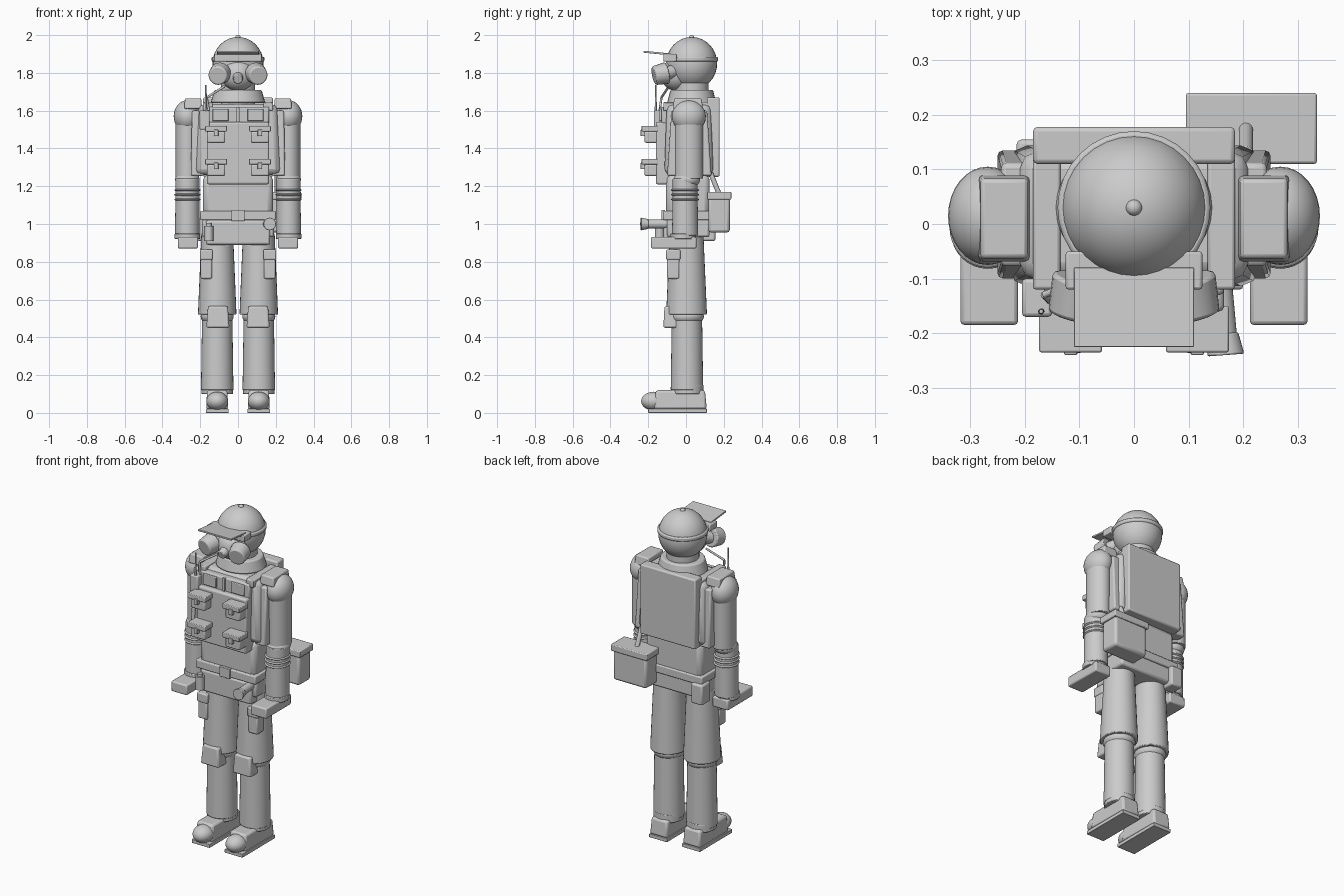
import bpy, bmesh, math
from mathutils import Vector

if "Cube" in bpy.data.objects:
    bpy.data.objects.remove(bpy.data.objects["Cube"], do_unlink=True)

grey = (.6, .6, .6, 1)
material = bpy.data.materials.new("plain grey")
material.use_nodes = True
material.diffuse_color = grey
material.node_tree.nodes["Principled BSDF"].inputs["Base Color"].default_value = grey


def finish(name, bm, bevel=0):
    bmesh.ops.recalc_face_normals(bm, faces=bm.faces)
    mesh = bpy.data.meshes.new(name)
    bm.to_mesh(mesh)
    bm.free()
    mesh.materials.append(material)
    part = bpy.data.objects.new(name, mesh)
    bpy.context.collection.objects.link(part)
    if bevel:
        modifier = part.modifiers.new("soft edges", "BEVEL")
        modifier.width, modifier.segments = bevel, 2
    bpy.ops.object.select_all(action="DESELECT")
    part.select_set(True)
    bpy.context.view_layer.objects.active = part
    bpy.ops.object.shade_smooth_by_angle(angle=math.radians(40))


def box(name, left, right, front, back, base, top, taper=1, tilt=0):
    """Soft-edged box; taper narrows its upper face, tilt raises its front edge."""
    middle = Vector((left + right, front + back, base + top)) / 2
    size = Vector((abs(right - left), back - front, top - base))
    bm = bmesh.new()
    bmesh.ops.create_cube(bm, size=1)
    for vert in bm.verts:
        if vert.co.z > 0:
            vert.co.xy *= taper
        vert.co = vert.co * size
        vert.co.z -= tilt * vert.co.y
        vert.co += middle
    finish(name, bm, bevel=min(size) / 8)


def centred_box(name, width, **ranges):
    box(name, left=-width / 2, right=width / 2, **ranges)


def column(name, x, y, base, top, radius, top_radius=None, depth=1):
    """Upright round column; depth stretches it front to back."""
    bm = bmesh.new()
    bmesh.ops.create_cone(bm, cap_ends=True, segments=32, radius1=radius,
                          radius2=top_radius or radius, depth=top - base)
    for vert in bm.verts:
        vert.co.y *= depth
        vert.co += Vector((x, y, (base + top) / 2))
    finish(name, bm, bevel=radius / 20)


def ball(name, centre, width, depth, height):
    bm = bmesh.new()
    bmesh.ops.create_uvsphere(bm, u_segments=32, v_segments=16, radius=.5)
    for vert in bm.verts:
        vert.co = vert.co * Vector((width, depth, height)) + Vector(centre)
    finish(name, bm)


def rod(name, start, end, radius, end_radius=None):
    start, end = Vector(start), Vector(end)
    bm = bmesh.new()
    bmesh.ops.create_cone(bm, cap_ends=True, segments=24, radius1=radius,
                          radius2=end_radius or radius, depth=(end - start).length)
    turn = Vector((0, 0, 1)).rotation_difference(end - start).to_matrix()
    for vert in bm.verts:
        vert.co = turn @ vert.co + (start + end) / 2
    finish(name, bm, bevel=radius / 8)


# Head and cap
head_y = .03
ball("head", (0, head_y, 1.85), width=.27, depth=.27, height=.28)
ball("cap_button", (0, head_y, 1.985), width=.03, depth=.03, height=.03)
column("cap_band", x=0, y=head_y, base=1.86, top=1.885, radius=.14)
centred_box("cap_peak", width=.22, front=-.225, back=-.08, base=1.9, top=1.91, tilt=.1)
centred_box("goggle_frame", width=.25, front=-.12, back=-.05, base=1.86, top=1.9)

# Mask and neck
ball("mask", (0, -.05, 1.79), width=.18, depth=.17, height=.17)
rod("mask_valve", (0, -.1, 1.785), (0, -.16, 1.765), radius=.03, end_radius=.024)
column("neck", x=0, y=head_y, base=1.62, top=1.76, radius=.09)
column("collar", x=0, y=head_y, base=1.64, top=1.71, radius=.145, top_radius=.125, depth=.9)

# Torso
centred_box("chest", width=.46, front=-.115, back=.145, base=1.26, top=1.635, taper=.9)
centred_box("front_plate", width=.33, front=-.16, back=-.08, base=1.21, top=1.54)
centred_box("upper_chest", width=.33, front=-.13, back=-.06, base=1.53, top=1.62)
centred_box("zip_strip", width=.016, front=-.14, back=-.11, base=1.54, top=1.62)
centred_box("back_plate", width=.37, front=.11, back=.178, base=1.25, top=1.67)
centred_box("waist", width=.37, front=-.105, back=.125, base=1.04, top=1.26)
centred_box("belt", width=.4, front=-.12, back=.135, base=1.02, top=1.07)
centred_box("buckle", width=.07, front=-.13, back=-.11, base=1.015, top=1.075)
centred_box("hips", width=.38, front=-.1, back=.125, base=.93, top=1.03)
centred_box("front_flap", width=.34, front=-.12, back=-.03, base=.89, top=1.02)


def chest_pouch(name, side, base):
    middle, half = side * .116, side * .048
    lid = base + .06
    box(name, left=middle - half, right=middle + half, front=-.22, back=-.15,
        base=base, top=lid)
    box(name + "_flap", left=middle - half * 1.2, right=middle + half * 1.2,
        front=-.235, back=-.15, base=lid, top=lid + .03)
    box(name + "_tab", left=middle - half / 4, right=middle + half / 4,
        front=-.24, back=-.21, base=lid - .025, top=lid + .01)


def build_vest_side(label, side):
    box(label + "side_panel", left=side * .18, right=side * .25, front=-.1, back=.135,
        base=1.255, top=1.6, taper=.8)
    box(label + "shoulder_strap", left=side * .135, right=side * .185,
        front=-.12, back=.15, base=1.6, top=1.645)
    box(label + "chest_tab", left=side * .05, right=side * .135,
        front=-.14, back=-.11, base=1.545, top=1.61)
    chest_pouch(label + "lower_pouch", side, base=1.255)
    chest_pouch(label + "upper_pouch", side, base=1.43)
    rod(label + "filter_neck", (side * .06, -.06, 1.81), (side * .1, -.13, 1.79), radius=.035)
    rod(label + "filter", (side * .092, -.1, 1.8), (side * .108, -.17, 1.785),
        radius=.058, end_radius=.05)


def build_arm(label, side):
    x = side * .268
    ball(label + "shoulder", (x, .015, 1.57), width=.145, depth=.18, height=.17)
    box(label + "shoulder_pad", left=side * .19, right=side * .285, front=-.07, back=.09,
        base=1.61, top=1.665, taper=.9)
    column(label + "upper_arm", x=x, y=.015, base=1.24, top=1.58, radius=.062, depth=1.2)
    ball(label + "elbow", (x, .005, 1.235), width=.13, depth=.14, height=.09)
    column(label + "forearm", x=x, y=-.005, base=.94, top=1.24, radius=.065, top_radius=.063,
           depth=1.05)
    for fold in range(3):
        ball(f"{label}sleeve_fold_{fold}", (x, -.005, 1.13 + fold / 40),
             width=.14, depth=.15, height=.025)
    column(label + "cuff", x=x, y=-.015, base=.92, top=.95, radius=.067)
    box(label + "hand", left=side * .212, right=side * .318, front=-.185, back=.055,
        base=.87, top=.932)


def build_leg(label, side):
    x = side * .11
    column(label + "thigh", x=x, y=.003, base=.52, top=.95, radius=.102, top_radius=.084,
           depth=1.06)
    ball(label + "knee", (x, .005, .51), width=.175, depth=.18, height=.1)
    box(label + "knee_pad", left=side * .045, right=side * .168, front=-.12, back=-.04,
        base=.45, top=.565, taper=.85)
    column(label + "shin", x=x, y=.005, base=.12, top=.52, radius=.086, top_radius=.08)
    column(label + "boot_cuff", x=x, y=.008, base=.1, top=.15, radius=.084)
    box(label + "boot", left=side * .052, right=side * .168, front=-.17, back=.11,
        base=.02, top=.12, taper=.93)
    ball(label + "boot_toe", (x, -.17, .062), width=.115, depth=.135, height=.1)
    box(label + "sole", left=side * .05, right=side * .17, front=-.2, back=.11, base=0, top=.022)
    box(label + "thigh_pouch", left=side * .138, right=side * .198, front=-.1, back=-.035,
        base=.71, top=.82)
    box(label + "thigh_pouch_flap", left=side * .134, right=side * .202, front=-.105, back=-.03,
        base=.81, top=.865)


for label, side in (("left_", 1), ("right_", -1)):
    build_vest_side(label, side)
    build_arm(label, side)
    build_leg(label, side)

# Belt kit
rod("torch", (.155, -.1, 1), (.165, -.21, 1), radius=.024)
rod("torch_head", (.165, -.2, 1), (.168, -.24, 1), radius=.026, end_radius=.034)
column("canister", x=-.155, y=-.14, base=.91, top=.99, radius=.024)
column("canister_cap", x=-.155, y=-.14, base=.98, top=1.005, radius=.015)
box("hip_case", left=-.215, right=-.14, front=.07, back=.155, base=.91, top=1.03)

# Satchel
box("satchel", left=.105, right=.325, front=.118, back=.232, base=.955, top=1.14)
box("satchel_lid", left=.095, right=.335, front=.11, back=.24, base=1.13, top=1.17)
rod("satchel_strap", (.205, .13, 1.27), (.205, .175, 1.16), radius=.013)

# Radio, aerial and cable
box("radio", left=-.205, right=-.15, front=-.17, back=-.1, base=1.5, top=1.6)
rod("aerial", (-.17, -.16, 1.58), (-.17, -.16, 1.735), radius=.006, end_radius=.004)
cable_bend = (-.165, -.13, 1.67)
rod("cable_riser", (-.155, -.14, 1.6), cable_bend, radius=.006)
rod("cable_to_mask", cable_bend, (-.07, -.09, 1.73), radius=.006)
